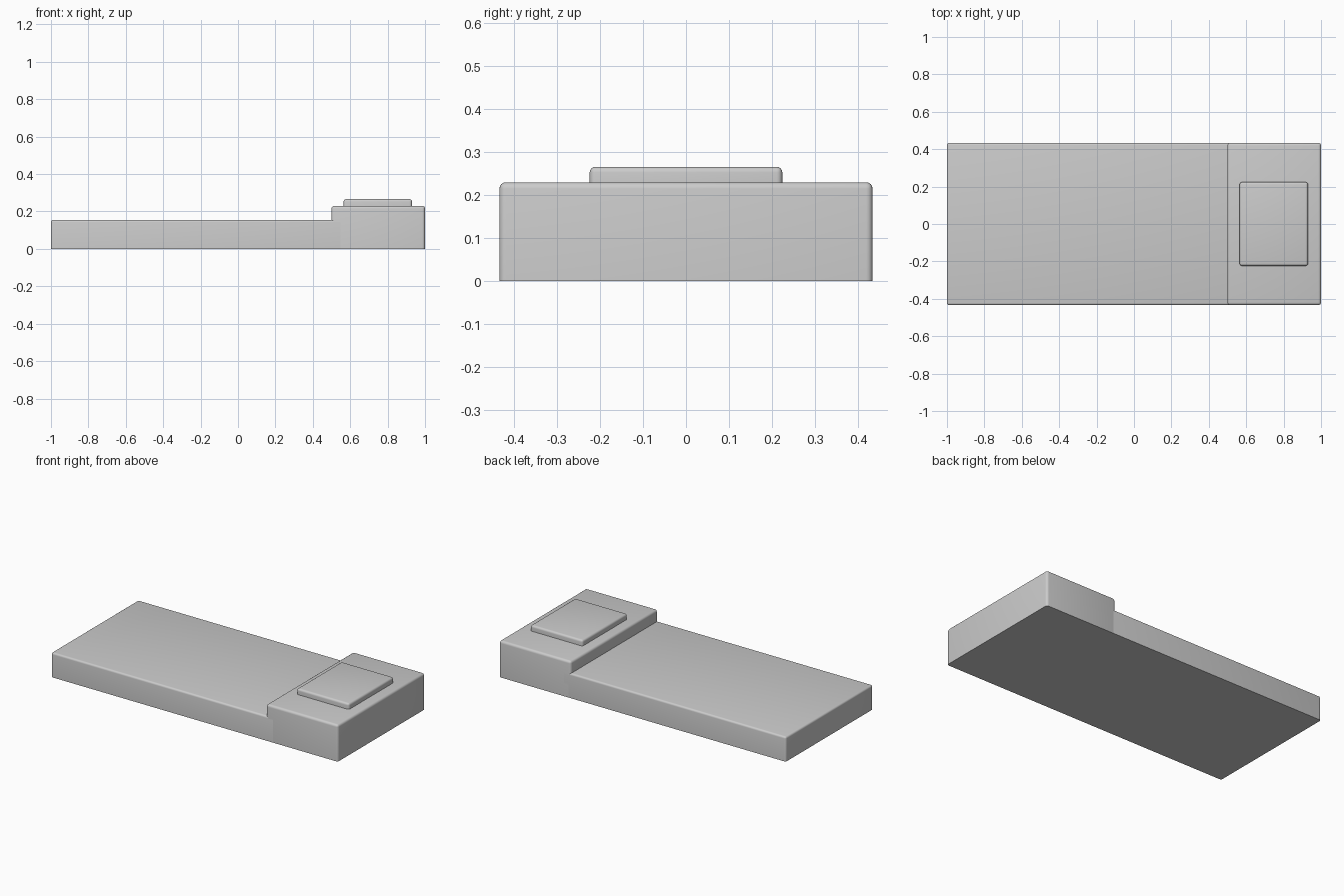
import bpy, bmesh

if "Cube" in bpy.data.objects:
    bpy.data.objects.remove(bpy.data.objects["Cube"])


def rounded_block(name, lo, hi, radius):
    """Box with rounded top and upright edges and a sharp flat bottom."""
    bm = bmesh.new()
    bmesh.ops.create_cube(bm, size=1)
    for v in bm.verts:
        v.co = [(a + b) / 2 + c * (b - a) for a, b, c in zip(lo, hi, v.co)]
    edges = [e for e in bm.edges if max(v.co.z for v in e.verts) > lo[2] + 1e-4]
    bmesh.ops.bevel(bm, geom=edges, offset=radius, segments=4,
                    profile=0.5, affect='EDGES', clamp_overlap=True)
    mesh = bpy.data.meshes.new(name)
    bm.to_mesh(mesh)
    bm.free()
    obj = bpy.data.objects.new(name, mesh)
    bpy.context.collection.objects.link(obj)
    bpy.ops.object.select_all(action='DESELECT')
    obj.select_set(True)
    bpy.context.view_layer.objects.active = obj
    bpy.ops.object.shade_smooth_by_angle()
    return obj


# Long low slab, meeting the raised end
rounded_block("base_slab", (-1, -0.434, 0), (0.56, 0.434, 0.155), 0.012)

# Raised block at the right end
rounded_block("raised_end", (0.5, -0.434, 0), (1, 0.434, 0.23), 0.015)

# Thin pad resting on the raised block
rounded_block("top_pad", (0.565, -0.224, 0.22), (0.93, 0.224, 0.266), 0.013)
